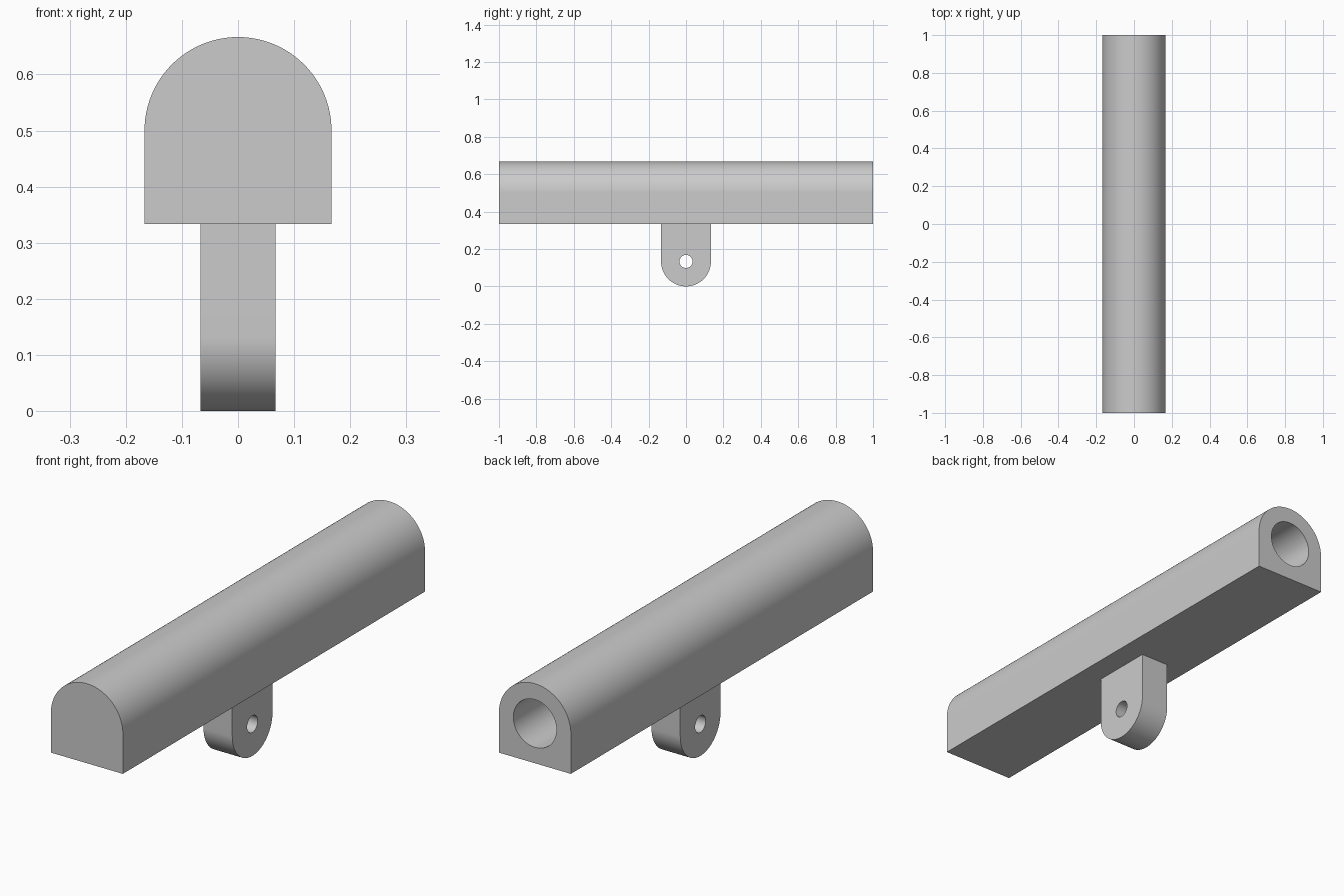
import bpy, bmesh
from math import sin, cos, pi
from mathutils import Matrix

cube = bpy.data.objects.get("Cube")
if cube:
    bpy.data.objects.remove(cube, do_unlink=True)

grey = bpy.data.materials.new("light grey")
grey.use_nodes = True
colour = (0.6, 0.6, 0.6, 1)
grey.diffuse_color = colour
grey.node_tree.nodes["Principled BSDF"].inputs["Base Color"].default_value = colour

R = 1 / 6            # body half width and roof radius
AXIS = 0.5           # height of the body centre line
BASE = 1 / 3         # underside of the body
LUG = 2 / 15         # lug radius
SEGMENTS = 48


def add_object(name, bm):
    bmesh.ops.recalc_face_normals(bm, faces=bm.faces)
    mesh = bpy.data.meshes.new(name)
    bm.to_mesh(mesh)
    bm.free()
    mesh.materials.append(grey)
    obj = bpy.data.objects.new(name, mesh)
    bpy.context.collection.objects.link(obj)
    return obj


def arch(name, radius, centre, flat, up, axis, half_length):
    """Extrude a half round with a straight foot along the x or y axis."""
    outline = [(radius * cos(pi * i / SEGMENTS), centre + up * radius * sin(pi * i / SEGMENTS))
               for i in range(SEGMENTS + 1)]
    outline += [(-radius, flat), (radius, flat)]
    bm = bmesh.new()
    place = (lambda u, v: (u, -half_length, v)) if axis == "Y" else (lambda u, v: (-half_length, u, v))
    face = bm.faces.new([bm.verts.new(place(u, v)) for u, v in outline])
    new = bmesh.ops.extrude_face_region(bm, geom=[face])["geom"]
    shift = (0, 2 * half_length, 0) if axis == "Y" else (2 * half_length, 0, 0)
    bmesh.ops.translate(bm, vec=shift, verts=[g for g in new if isinstance(g, bmesh.types.BMVert)])
    return add_object(name, bm)


def drill(obj, radius, length, centre, axis):
    """Cut a round hole and keep its rim sharp."""
    bm = bmesh.new()
    turn = Matrix.Rotation(pi / 2, 4, "X" if axis == "Y" else "Y")
    bmesh.ops.create_cone(bm, cap_ends=True, segments=SEGMENTS, radius1=radius, radius2=radius,
                          depth=length, matrix=Matrix.Translation(centre) @ turn)
    cutter = add_object("hole_cutter", bm)
    cutter.hide_render = True
    cut = obj.modifiers.new("hole", "BOOLEAN")
    cut.operation = "DIFFERENCE"
    cut.solver = "EXACT"
    cut.object = cutter
    bpy.ops.object.select_all(action="DESELECT")
    obj.select_set(True)
    bpy.context.view_layer.objects.active = obj
    bpy.ops.object.modifier_apply(modifier=cut.name)
    bpy.data.objects.remove(cutter, do_unlink=True)
    bpy.ops.object.shade_smooth_by_angle(angle=pi / 6)


# Long round-topped body with a blind bore open at the back
body = arch("tube_body", R, AXIS, BASE, 1, "Y", 1)
drill(body, 0.1, 2, (0, 0.1, AXIS), "Y")

# Mounting lug with a rounded end and a cross hole
lug = arch("mounting_lug", LUG, LUG, BASE, -1, "X", 1 / 15)
drill(lug, 0.035, 1, (0, 0, LUG), "X")
